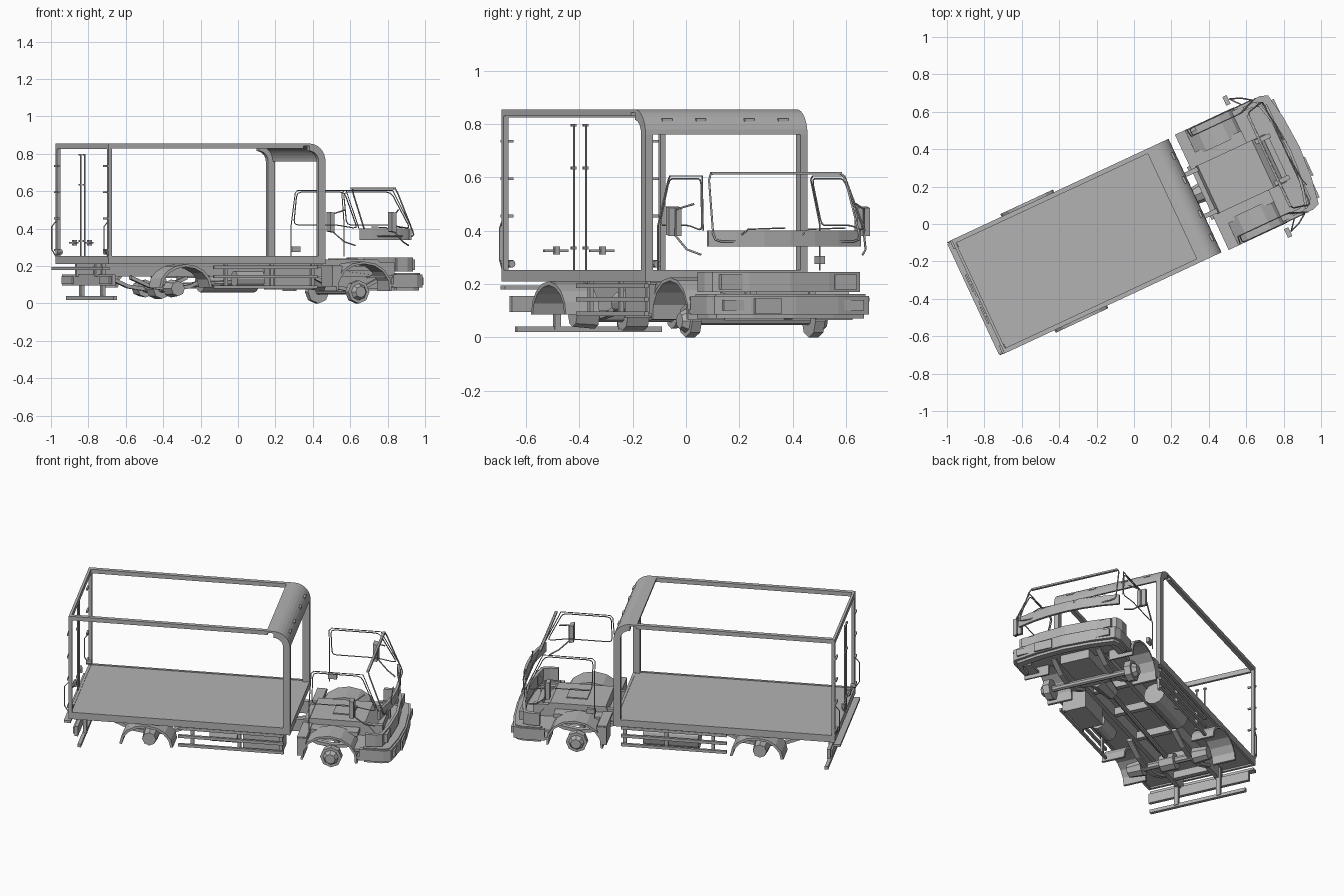
import bpy, bmesh, math
from mathutils import Matrix, Vector

cube = bpy.data.objects.get("Cube")
if cube:
    bpy.data.objects.remove(cube, do_unlink=True)

grey = bpy.data.materials.new("plain_grey")
grey.use_nodes = True
COLOUR = (.45, .45, .45, 1)
grey.diffuse_color = COLOUR
grey.node_tree.nodes["Principled BSDF"].inputs["Base Color"].default_value = COLOUR

# Parts are laid out along the truck (u forward, v left, z up), then turned
PLACE = Matrix.Rotation(math.radians(25), 4, "Z")
SIDES = (("left", 1), ("right", -1))
# Main lines: body ends, half width, deck and roof heights, axle positions
REAR, FRONT, WIDE = -.92, .36, .335
SILL, DECK, ROOF = .21, .25, .855
REAR_AXLE, FRONT_AXLE = -.47, .585


def place(name, data):
    data.materials.append(grey)
    obj = bpy.data.objects.new(name, data)
    obj.matrix_world = PLACE
    bpy.context.collection.objects.link(obj)


def finish(name, bm):
    bmesh.ops.recalc_face_normals(bm, faces=bm.faces)
    mesh = bpy.data.meshes.new(name)
    bm.to_mesh(mesh)
    bm.free()
    place(name, mesh)


def prism(name, outline, axis, start, end):
    """Closed outline extruded along v (outline u,z) or z (outline u,v)."""
    bm = bmesh.new()
    if axis == "v":
        points, shift = [(u, start, z) for u, z in outline], Vector((0, end - start, 0))
    else:
        points, shift = [(u, v, start) for u, v in outline], Vector((0, 0, end - start))
    face = bm.faces.new([bm.verts.new(p) for p in points])
    extruded = bmesh.ops.extrude_face_region(bm, geom=[face])["geom"]
    moved = [item for item in extruded if isinstance(item, bmesh.types.BMVert)]
    bmesh.ops.translate(bm, vec=shift, verts=moved)
    finish(name, bm)


def box(name, rear, length, right, left, bottom, height):
    front = rear + length
    outline = [(rear, right), (front, right), (front, left), (rear, left)]
    prism(name, outline, "z", bottom, bottom + height)


def beam(name, rear, length, half, bottom, height):
    """Box centred across the truck."""
    box(name, rear, length, -half, half, bottom, height)


def pair(name, rear, length, near, far, bottom, height):
    """The same box on both sides."""
    for side, s in SIDES:
        box(f"{side}_{name}", rear, length, s * near, s * far, bottom, height)


def rod(name, start, end, radius, tip=None, sides=8):
    start, end = Vector(start), Vector(end)
    axis = end - start
    bm = bmesh.new()
    turn = axis.to_track_quat("Z", "Y").to_matrix().to_4x4()
    bmesh.ops.create_cone(bm, cap_ends=True, segments=sides, radius1=radius,
                          radius2=tip or radius, depth=axis.length,
                          matrix=Matrix.Translation((start + end) / 2) @ turn)
    finish(name, bm)


def cross_rod(name, u, z, near, far, radius, tip=None):
    rod(name, (u, near, z), (u, far, z), radius, tip)


def tube(name, points, radius, cyclic=False):
    curve = bpy.data.curves.new(name, "CURVE")
    curve.dimensions = "3D"
    curve.bevel_depth, curve.bevel_resolution = radius, 1
    spline = curve.splines.new("POLY")
    spline.points.add(len(points) - 1)
    for point, co in zip(spline.points, points):
        point.co = (*co, 1)
    spline.use_cyclic_u = cyclic
    place(name, curve)


def rounded(corners, radius):
    """Cut each corner of a closed loop with a small three-point bend."""
    corners = [Vector(c) for c in corners]
    loop = []
    for i, corner in enumerate(corners):
        before, after = corners[i - 1], corners[(i + 1) % len(corners)]
        a = corner + (before - corner).normalized() * radius
        b = corner + (after - corner).normalized() * radius
        loop += [a, (a + b + corner * 2) / 4, b]
    return loop


def arc(u, z, length, height, start, end, steps=8):
    angles = [math.radians(start + (end - start) * i / steps) for i in range(steps + 1)]
    return [(u + length * math.cos(t), z + height * math.sin(t)) for t in angles]


def arch(name, u, z, length, height, thick, droop, near, far):
    outside = arc(u, z, length, height, -droop, 180 + droop)
    inside = arc(u, z, length - thick, height - thick, 180 + droop, -droop)
    prism(name, outside + inside, "v", near, far)


# Cargo body: deck, edge rails, rear frame
beam("cargo_floor", REAR, FRONT - REAR - .01, .325, .22, .03)
pair("floor_rail", REAR, FRONT - REAR, .32, WIDE, SILL, .043)
for name, u in (("rear_sill", REAR), ("front_sill", FRONT - .015)):
    beam(name, u, .015, WIDE, SILL, .043)
pair("rear_post", REAR, .02, .315, WIDE, SILL, ROOF - SILL)
pair("roof_rail", REAR, .23 - REAR, .31, WIDE, ROOF - .025, .025)
beam("rear_header", REAR, .015, WIDE, ROOF - .03, .03)

# Rounded front hood of the body and front posts
BEND, BEND_U, BEND_Z = .095, FRONT - .095, ROOF - .095
outer = arc(BEND_U, BEND_Z, BEND, BEND, 0, 90)
inner = arc(BEND_U, BEND_Z, BEND - .012, BEND - .012, 90, 0)
lip = .225
prism("roof_front_curve", outer + [(lip, ROOF), (lip, ROOF - .012)] + inner, "v", -WIDE, WIDE)
post_inner = arc(BEND_U, BEND_Z, BEND - .04, BEND - .04, 90, 0)
for side, s in SIDES:
    leg = [(FRONT, SILL)] + outer + post_inner + [(FRONT - .04, SILL)]
    prism(f"{side}_front_post", leg, "v", s * .305, s * WIDE)
for v in (-.24, -.1, .1, .24):
    box("roof_marker", FRONT - .025, .015, v - .02, v + .02, .81, .01)

# Rear door rods, hinges, handles
for v, hand in ((-.035, -1), (.015, 1)):
    rod("door_lock_rod", (REAR, v, DECK), (REAR, v, .8), .004)
    for z in (.33, .63, .79):
        box("rod_bracket", REAR - .01, .01, v - .01, v + .01, z, .01)
    middle = v + hand * .07
    box("door_handle", REAR - .015, .01, middle - .05, middle + .05, .32, .01)
    box("handle_catch", REAR - .015, .02, middle - .01, middle + .01, .31, .03)
for z in (.28, .45, .59, .73):
    pair("hinge", REAR - .01, .01, .285, WIDE, z, .01)
for side, s in SIDES:
    v = s * .33
    tube(f"{side}_grab_rail", [(REAR - out, v, DECK + up) for out, up in
                               ((0, 0), (.025, .04), (.025, .16), (0, .19))], .003)
    rod(f"{side}_rear_corner_lamp", (REAR - .01, s * .3, .275), (REAR + .02, s * .3, .275), .014)

# Rear step, light panel and under-run bar
beam("rear_step", REAR - .03, .04, .325, .18, .014)
beam("rear_light_panel", REAR + .03, .02, .315, .095, .06)
pair("tail_lamp", REAR + .02, .01, .17, .3, .105, .04)
beam("under_run_bar", REAR + .045, .02, .3, .02, .02)
pair("under_run_strut", REAR + .05, .02, .12, .145, .03, .18)

# Chassis ladder
pair("chassis_rail", -.9, 1.76, .11, .135, .145, .075)
for u in (-.8, -.6, -.3, 0, .28, .82):
    beam("chassis_crossmember", u, .03, .12, .155, .045)
rod("drive_shaft", (REAR_AXLE, 0, .09), (FRONT, 0, .13), .014)
rod("gearbox", (.3, 0, .13), (.5, 0, .13), .04, .065)
beam("engine_block", .5, .3, .09, .08, .1)

# Axles, hubs, springs and mudguards
cross_rod("rear_axle", REAR_AXLE, .08, -.2, .2, .022)
cross_rod("differential", REAR_AXLE, .075, -.045, .045, .05)
cross_rod("front_axle", FRONT_AXLE, .065, -.26, .26, .018)
for side, s in SIDES:
    cross_rod(f"{side}_rear_hub", REAR_AXLE, .08, s * .16, s * .25, .048, .04)
    cross_rod(f"{side}_front_hub", FRONT_AXLE, .062, s * .235, s * .275, .062)
    cross_rod(f"{side}_front_hub_cap", FRONT_AXLE, .062, s * .275, s * .3, .045, .03)
    for end, u, half in (("rear", REAR_AXLE, .23), ("front", FRONT_AXLE, .2)):
        top = [(u + half * k / 2, .085 + .016 * k * k) for k in range(-2, 3)]
        under = [(a, z - .02) for a, z in reversed(top)]
        prism(f"{side}_{end}_leaf_spring", top + under, "v", s * .125, s * .155)
    arch(f"{side}_rear_mudguard", REAR_AXLE, .085, .155, .125, .015, 0, s * SILL, s * .35)

# Side guards, battery box and tanks
for z in (.08, .135, .185):
    pair("guard_bar", -.29, .61, .305, .32, z, .017)
for u in (-.22, .05, .29):
    pair("guard_stay", u, .02, .29, .305, .08, .135)
box("battery_box", .08, .23, -.29, -.16, .075, .125)
rod("fuel_tank", (-.12, .22, .125), (.2, .22, .125), .065, sides=12)
rod("air_tank", (-.12, -.21, .13), (.04, -.21, .13), .045, sides=12)

# Cab floor pan, engine cover and hatch
beam("cab_rear_floor", .4, .055, WIDE, .19, .015)
beam("cab_footwell", .715, .215, .325, .135, .015)
beam("cab_under_pan", .44, .29, SILL, .175, .025)
cover = [(.42, .19), (.44, .235), (.76, .235), (.84, .145), (.8, .145)]
prism("engine_cover", cover, "v", -.14, .14)
beam("engine_hatch", .56, .12, .06, .235, .006)
skirt = [(.4, .2), (.46, .2), (.43, .09), (.4, .09)]
for side, s in SIDES:
    arch(f"{side}_cab_wheel_arch", FRONT_AXLE, .085, .165, .14, .013, 8, s * .19, s * .34)
    prism(f"{side}_cab_rear_skirt", skirt, "v", s * .2, s * .34)
pair("cab_step", .74, .11, .25, WIDE, .09, .015)


# Wrapped front bumper and upper grille band
def wrap(name, back, depth, recess, inset, bottom, height):
    half = [(back, WIDE), (.9, WIDE), (.94, .32), (.965, .18)]
    path = [(u - recess, v - inset) for u, v in half] + [(.977 - recess, 0)]
    path += [(u, -v) for u, v in reversed(path[:-1])]
    ends = (path[0], path[-1])
    inside = [(u if (u, v) in ends else u - depth, v * .93) for u, v in reversed(path)]
    prism(name, path + inside, "z", bottom, height + bottom)


wrap("front_bumper", .76, .025, 0, 0, .085, .07)
wrap("bumper_lip", .8, .04, .015, .015, .07, .02)
wrap("bumper_top_ledge", .79, .05, .01, .01, .15, .012)
wrap("grille_band", .84, .015, .05, .015, .17, .075)
pair("headlamp", .89, .025, .19, .28, .18, .055)
pair("fog_lamp", .94, .02, .2, .29, .1, .04)
box("number_plate", .97, .01, -.17, -.06, .09, .055)

# Windscreen seal, cowl strip and wipers
top, bottom = (.8, .28, .617), (.9, .305, .36)
screen = [top, bottom] + [(u, -v, z) for u, v, z in (bottom, top)]
tube("windscreen_seal", rounded(screen, .03), .004, True)
beam("windscreen_top_trim", .79, .015, .27, .61, .01)
cowl = [(.927 - .5 * v * v, v) for v in (k * .105 for k in range(-3, 4))]
prism("windscreen_cowl", cowl + [(u - .015, v) for u, v in reversed(cowl)], "z", .34, .4)
for v in (-.2, .05):
    tube("wiper", [(.925, v, .385), (.915, v + .03, .405), (.9, v + .19, .41)], .003)

# Door seals, window frames, catch and mirrors
for side, s in SIDES:
    v, w = s * WIDE, s * .295
    window = [(.485, w, .595), (.765, w, .595), (.86, v, .4), (.74, v, .42), (.485, v, .42)]
    tube(f"{side}_window_seal", rounded(window, .025), .003, True)
    tube(f"{side}_door_seal", [(.47, v, DECK), (.47, v, .42), (.475, w, .59), (.49, w, .605),
                               (.775, w, .605), (.87, v, .4)], .003)
    m = s * .39
    glass = [(.715, .385), (.74, .38), (.74, .485), (.715, .49)]
    prism(f"{side}_mirror", glass, "v", m - .026, m + .026)
    tube(f"{side}_mirror_arm", [(.85, v, .31), (.8, s * .37, .33), (.745, m, .38),
                                (.745, m, .48), (.79, v, .5)], .004)
box("left_door_catch", .465, .05, .315, WIDE, .275, .03)
